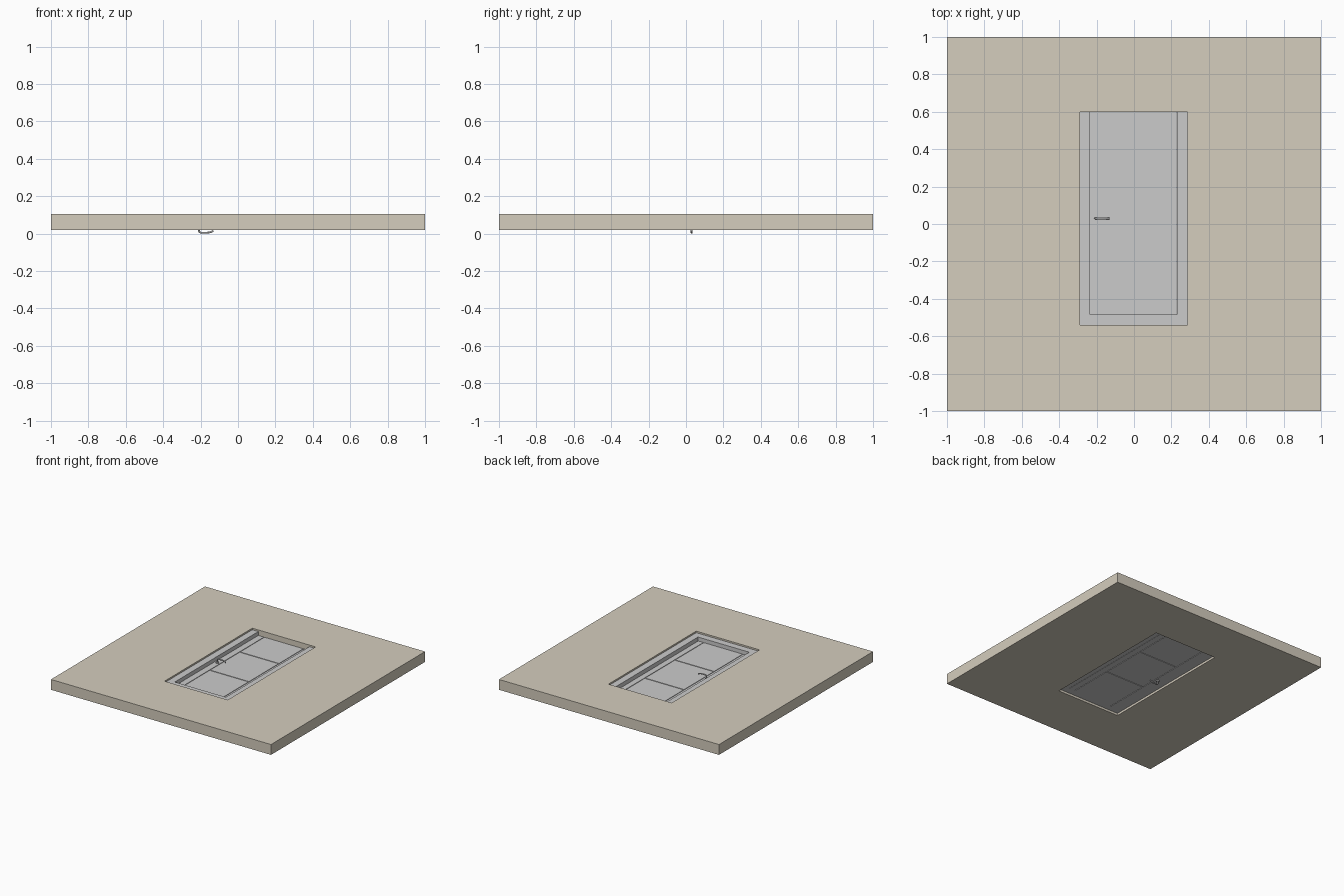
import bpy, bmesh, math
from mathutils import Matrix

if "Cube" in bpy.data.objects:
    bpy.data.objects.remove(bpy.data.objects["Cube"])


def finish(name, bm, mat=None, smooth=False):
    bmesh.ops.recalc_face_normals(bm, faces=bm.faces)
    me = bpy.data.meshes.new(name)
    bm.to_mesh(me)
    bm.free()
    ob = bpy.data.objects.new(name, me)
    bpy.context.collection.objects.link(ob)
    if mat:
        me.materials.append(mat)
    if smooth:
        bpy.ops.object.select_all(action='DESELECT')
        ob.select_set(True)
        bpy.context.view_layer.objects.active = ob
        bpy.ops.object.shade_smooth_by_angle()
    return ob


def add_box(bm, x0, x1, y0, y1, z0, z1):
    m = Matrix.Translation(((x0 + x1) / 2, (y0 + y1) / 2, (z0 + z1) / 2))
    m = m @ Matrix.Diagonal((x1 - x0, y1 - y0, z1 - z0, 1))
    bmesh.ops.create_cube(bm, size=1, matrix=m)


def prism(name, outline, z0, z1, mat=None):
    bm = bmesh.new()
    f = bm.faces.new([bm.verts.new((x, y, z0)) for x, y in outline])
    r = bmesh.ops.extrude_face_region(bm, geom=[f])
    vs = [g for g in r["geom"] if isinstance(g, bmesh.types.BMVert)]
    bmesh.ops.translate(bm, verts=vs, vec=(0, 0, z1 - z0))
    return finish(name, bm, mat)


L, R, B, T = -0.29, 0.285, -0.54, 0.60       # wall opening
DL, DR, DB = -0.235, 0.228, -0.487           # door leaf edges
Z0, Z1 = 0.038, 0.060                        # door leaf faces

# Wall slab: rectangular ring around the opening
plaster = bpy.data.materials.new("plaster")
plaster.diffuse_color = (0.66, 0.61, 0.51, 1)
plaster.use_nodes = True
plaster.node_tree.nodes["Principled BSDF"].inputs["Base Color"].default_value = plaster.diffuse_color
bm = bmesh.new()
rings = []
for z in (0.02, 0.105):
    for x0, x1, y0, y1 in ((-1, 1, -1, 1), (L, R, B, T)):
        rings.append([bm.verts.new((x, y, z)) for x, y in
                      ((x0, y0), (x1, y0), (x1, y1), (x0, y1))])
for a, b in ((0, 1), (1, 3), (3, 2), (2, 0)):
    for i in range(4):
        j = (i + 1) % 4
        bm.faces.new((rings[a][i], rings[a][j], rings[b][j], rings[b][i]))
finish("wall", bm, plaster)

# Door frame: three-sided, open at the threshold
def u_outline(w):
    return [(L, T), (L, B), (R, B), (R, T),
            (R - w, T), (R - w, B + w), (L + w, B + w), (L + w, T)]


prism("door_frame", u_outline(0.055), Z0, 0.092)

# Door leaf: recessed core with stiles and panels parted by grooves
g, depth = 0.004, 0.004
bm = bmesh.new()
add_box(bm, DL, DR, DB, T, Z0 + depth, Z1 - depth)
finish("door_core", bm)
xs = [DL, -0.18, 0.178, DR]
ys = [DB, -0.11, 0.28, T]
bm = bmesh.new()
for z0, z1 in ((Z0, Z0 + depth), (Z1 - depth, Z1)):
    add_box(bm, xs[0], xs[1] - g, DB, T, z0, z1)
    add_box(bm, xs[2] + g, xs[3], DB, T, z0, z1)
    for i in range(3):
        add_box(bm, xs[1] + g, xs[2] - g, ys[i] + (g if i else 0),
                ys[i + 1] - (g if i < 2 else 0), z0, z1)
finish("door_panels", bm)

# Handles: rose and bent lever, mirrored on both faces
HX, HY = -0.208, 0.03
for side, z, s in (("lower", Z0, -1), ("upper", Z1, 1)):
    bm = bmesh.new()
    bmesh.ops.create_cone(bm, cap_ends=True, segments=24, radius1=0.013,
                          radius2=0.013, depth=0.006,
                          matrix=Matrix.Translation((HX, HY, z + s * 0.003)))
    finish(side + "_handle_rose", bm, smooth=True)

    # Lever swept along a bent path
    path = [(0, 0), (0, 0.024), (0.003, 0.030), (0.009, 0.033),
            (0.045, 0.033), (0.062, 0.030), (0.076, 0.023)]
    r, n = 0.005, 12
    bm = bmesh.new()
    loops = []
    for i, (px, pz) in enumerate(path):
        a, b = path[max(i - 1, 0)], path[min(i + 1, len(path) - 1)]
        tx, tz = b[0] - a[0], b[1] - a[1]
        ln = math.hypot(tx, tz)
        nx, nz = -tz / ln, tx / ln
        loop = []
        for k in range(n):
            c, d = math.cos(math.tau * k / n) * r, math.sin(math.tau * k / n) * r
            loop.append(bm.verts.new((HX + px + nx * c, HY + d,
                                      z + s * (pz + nz * c))))
        loops.append(loop)
    for p, q in zip(loops, loops[1:]):
        for k in range(n):
            bm.faces.new((p[k], p[(k + 1) % n], q[(k + 1) % n], q[k]))
    bm.faces.new(loops[0])
    bm.faces.new(loops[-1])
    finish(side + "_handle_lever", bm, smooth=True)
